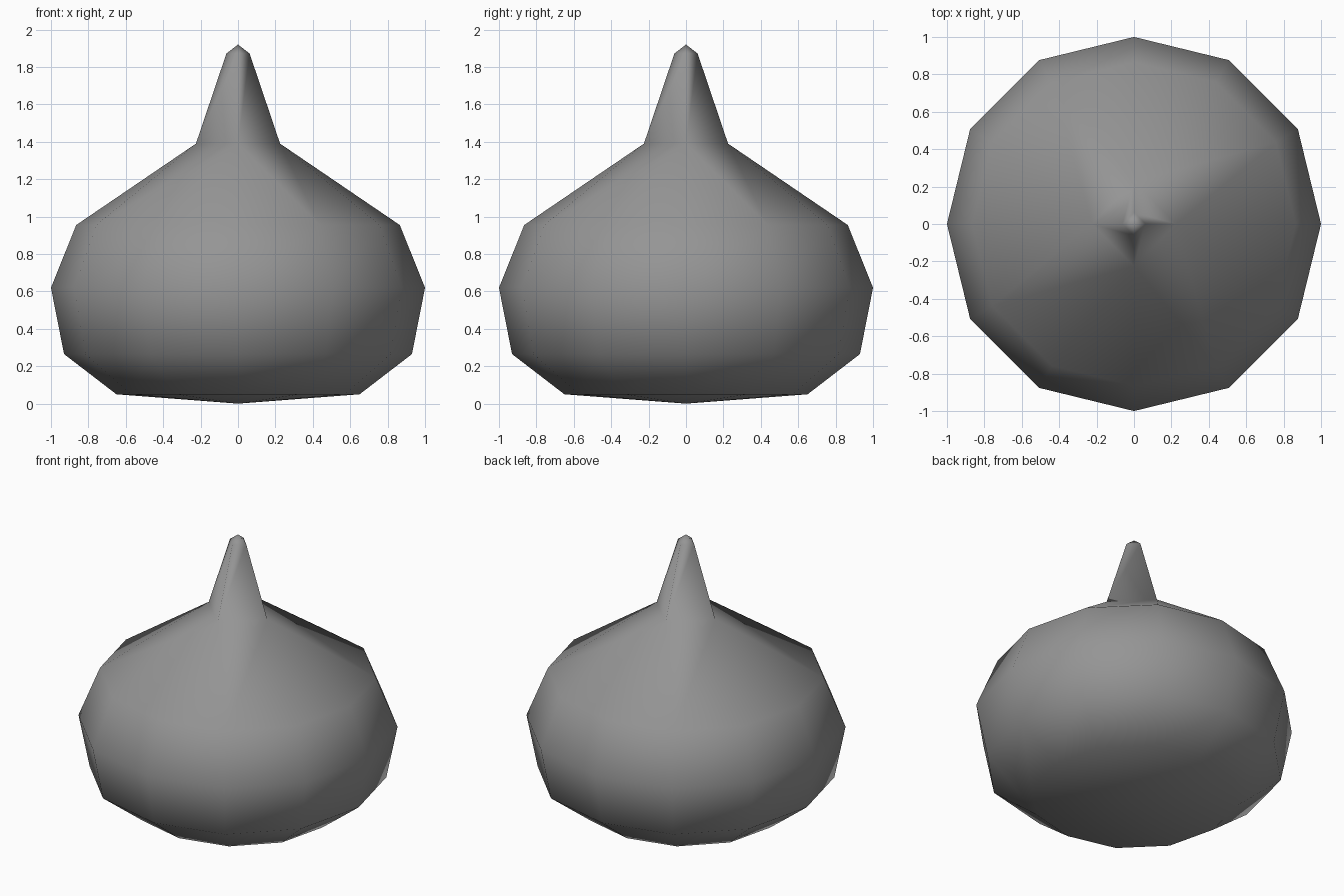
import bpy, bmesh, math

if "Cube" in bpy.data.objects:
    bpy.data.objects.remove(bpy.data.objects["Cube"])

SIDES = 12
# body rings from the base upwards: (radius, height)
BODY = [(0.65, 0.05), (0.93, 0.265), (1.0, 0.62), (0.865, 0.955)]
# four-sided stem rings: (radius, height)
STEM = [(0.225, 1.39), (0.062, 1.872)]

bm = bmesh.new()


def ring(count, radius, z, bulge=1.0):
    """Ring of points; points between the axes are pushed out slightly."""
    verts = []
    for i in range(count):
        a = math.tau * i / count
        r = radius if i % (count // 4) == 0 else radius * bulge
        verts.append(bm.verts.new((r * math.cos(a), r * math.sin(a), z)))
    return verts


def bridge(low, high):
    n = len(low)
    for i in range(n):
        j = (i + 1) % n
        bm.faces.new((low[i], low[j], high[j], high[i]))


def cap(loop, z):
    tip = bm.verts.new((0, 0, z))
    n = len(loop)
    for i in range(n):
        bm.faces.new((loop[i], loop[(i + 1) % n], tip))


# rounded body and shallow pointed underside
body = [ring(SIDES, r, z, 1.012) for r, z in BODY]
for low, high in zip(body, body[1:]):
    bridge(low, high)
cap(body[0], 0.0)

# stem and its pointed tip
stem = [ring(4, r, z) for r, z in STEM]
bridge(stem[0], stem[1])
cap(stem[1], 1.92)

# shoulder joining the twelve-sided body to the four-sided stem
top, neck = body[-1], stem[0]
for k in range(4):
    c = 3 * k
    bm.faces.new((top[c - 1], top[c], neck[k]))
    bm.faces.new((top[c], top[c + 1], neck[k]))
    bm.faces.new((top[c + 1], top[c + 2], neck[(k + 1) % 4], neck[k]))

bmesh.ops.recalc_face_normals(bm, faces=bm.faces)
for f in bm.faces:
    f.smooth = True

mesh = bpy.data.meshes.new("bulb")
bm.to_mesh(mesh)
bm.free()

grey = bpy.data.materials.new("mid grey")
grey.diffuse_color = (0.3, 0.3, 0.3, 1)
grey.use_nodes = True
grey.node_tree.nodes["Principled BSDF"].inputs["Base Color"].default_value = grey.diffuse_color
mesh.materials.append(grey)
bpy.context.collection.objects.link(bpy.data.objects.new("bulb", mesh))
